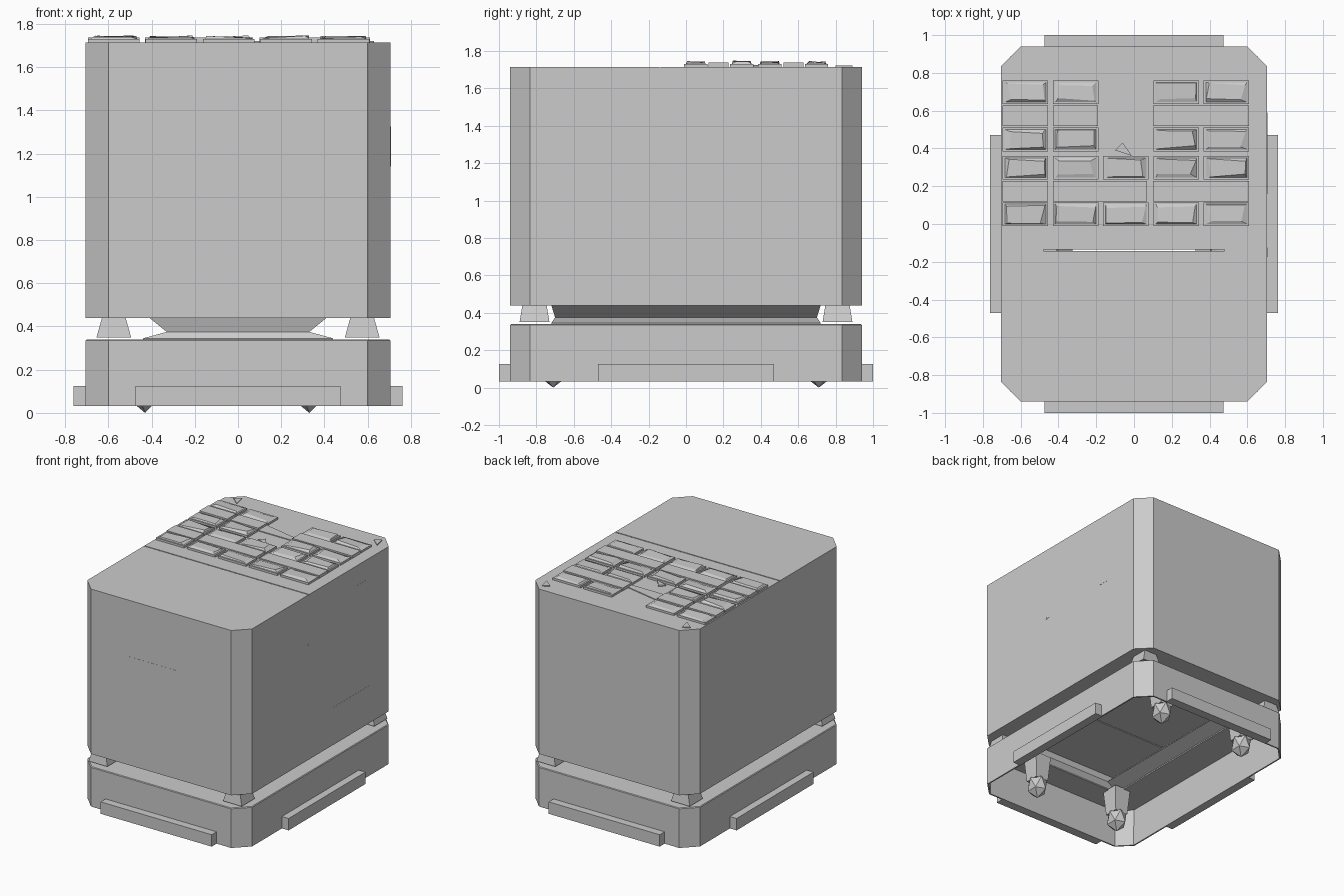
import bpy, bmesh, math, random
from mathutils import Vector

random.seed(4)
cube = bpy.data.objects.get("Cube")
if cube:
    bpy.data.objects.remove(cube, do_unlink=True)

grey = bpy.data.materials.new("plain grey")
grey.use_nodes = True
COLOUR = (0.6, 0.6, 0.6, 1)
grey.diffuse_color = COLOUR
grey.node_tree.nodes["Principled BSDF"].inputs["Base Color"].default_value = COLOUR


def finish(name, bm):
    bmesh.ops.recalc_face_normals(bm, faces=bm.faces)
    mesh = bpy.data.meshes.new(name)
    bm.to_mesh(mesh)
    bm.free()
    mesh.materials.append(grey)
    ob = bpy.data.objects.new(name, mesh)
    bpy.context.collection.objects.link(ob)
    return ob


def skin(name, *rings, caps=True):
    """Join matching rings of points into a skin, with optional end caps."""
    bm = bmesh.new()
    loops = [[bm.verts.new(p) for p in ring] for ring in rings]
    for a, b in zip(loops, loops[1:]):
        n = len(a)
        for i in range(n):
            bm.faces.new((a[i], a[(i + 1) % n], b[(i + 1) % n], b[i]))
    if caps:
        bm.faces.new(loops[0][::-1])
        bm.faces.new(loops[-1])
    return finish(name, bm)


def rect(x0, x1, y0, y1, z):
    return [(x0, y0, z), (x1, y0, z), (x1, y1, z), (x0, y1, z)]


def octagon(z, w=0.705, d=0.94, c=0.105):
    return [(-w + c, -d, z), (w - c, -d, z), (w, -d + c, z), (w, d - c, z),
            (w - c, d, z), (-w + c, d, z), (-w, d - c, z), (-w, -d + c, z)]


def at_height(points, z):
    return [(p[0], p[1], z) for p in points]


def box(name, x0, x1, y0, y1, z0, z1):
    return skin(name, rect(x0, x1, y0, y1, z0), rect(x0, x1, y0, y1, z1))


# Cabinet in two halves with chamfered corners and a thin seam between them
TOP, BOTTOM, SEAM = 1.715, 0.44, -0.14
for name, s in (("cabinet_front", -1), ("cabinet_rear", 1)):
    pts = [p for p in octagon(TOP) if (p[1] - SEAM) * s > 0]
    pts += [(x, SEAM + s * 0.004, TOP) for x in (-0.705, 0.705)]
    mid = sum((Vector(p) for p in pts), Vector()) / len(pts)
    pts.sort(key=lambda p: math.atan2(p[1] - mid.y, p[0] - mid.x))
    skin(name, at_height(pts, BOTTOM), pts)
for s, side in ((-1, "right"), (1, "left")):
    xs = sorted((s * 0.48, s * 0.705))
    box(side + "_seam_filler", *xs, SEAM - 0.004, SEAM + 0.004, BOTTOM, TOP - 0.005)

# Hollow base, open below, with a flat rim around an opening in its top
base = skin("base_shell", octagon(0.033), octagon(0.335), octagon(0.34, 0.7, 0.935),
            octagon(0.34, 0.44, 0.72, 0.02), caps=False)
base.modifiers.new("wall", 'SOLIDIFY').thickness = 0.012

# Waisted hollow collar joining base and cabinet
collar = skin("collar", rect(-0.44, 0.44, -0.72, 0.72, 0.345),
              rect(-0.33, 0.33, -0.70, 0.70, 0.375),
              rect(-0.41, 0.41, -0.72, 0.72, BOTTOM), caps=False)
collar.modifiers.new("wall", 'SOLIDIFY').thickness = 0.01

# Bumper bars on the four sides of the base
for s, side in ((-1, "right"), (1, "left")):
    xs = sorted((s * 0.70, s * 0.762))
    box(side + "_bumper", *xs, -0.47, 0.47, 0.033, 0.125)
for s, side in ((-1, "front"), (1, "rear")):
    ys = sorted((s * 0.935, s * 1.0))
    box(side + "_bumper", -0.475, 0.475, *ys, 0.033, 0.125)

for sx in (-1, 1):
    for sy in (-1, 1):
        tag = ("rear" if sy > 0 else "front") + ("_left" if sx > 0 else "_right")
        # Spacer foot between base and cabinet
        cx, cy = sx * 0.575, sy * 0.81
        skin(tag + "_spacer", rect(cx - .08, cx + .08, cy - .08, cy + .08, 0.35),
             rect(cx - .055, cx + .055, cy - .065, cy + .065, BOTTOM))
        # Faceted caster
        cx, cy = sx * 0.38 - 0.05, sy * 0.71
        bm = bmesh.new()
        bmesh.ops.create_icosphere(bm, subdivisions=1, radius=1)
        for v in bm.verts:
            v.co = Vector((cx + v.co.x * 0.075, cy + v.co.y * 0.085, 0.1 + v.co.z * 0.1))
        finish(tag + "_caster_wheel", bm)
        skin(tag + "_caster_fork", rect(cx - .055, cx + .055, cy - .055, cy + .055, 0.14),
             rect(cx - .07, cx + .07, cy - .07, cy + .07, 0.335))
    # Lid screw
    x, y = sx * 0.6, 0.84
    low = [(x - .04, y + .02, TOP), (x + .03, y - .04, TOP), (x + .01, y + .05, TOP)]
    skin(("left" if sx > 0 else "right") + "_screw", low, at_height(low, TOP + 0.006))

# Keypad: trays with smaller skewed key tops
for col in range(5):
    x0 = -0.695 + col * 0.266
    for row, y0 in enumerate((-0.01, 0.235, 0.385, 0.635)):
        if col == 2 and row > 1:
            continue
        key = f"key_{col + 1}_{row + 1}"
        x1, y1 = x0 + 0.24, y0 + 0.125
        box(key + "_tray", x0, x1, y0, y1, TOP, TOP + 0.016)
        low = rect(x0 + .012, x1 - .012, y0 + .01, y1 - .01, TOP + 0.016)
        high = [(x + random.uniform(-.016, .016), y + random.uniform(-.01, .01),
                 TOP + random.uniform(0.02, 0.033))
                for x, y, z in rect(x0 + .03, x1 - .03, y0 + .022, y1 - .022, 0)]
        skin(key + "_cap", low, high)

# Label strips between the key rows, and a tapered web across the gap
for i, (x0, x1, y0) in enumerate(((-.695, -.455, .12), (-.43, .07, .12), (.1, .61, .12),
                                  (-.695, -.455, .52), (-.43, -.19, .52), (.1, .61, .52))):
    box(f"label_strip_{i + 1}", x0, x1, y0, y0 + 0.108, TOP, TOP + 0.022)
web = [(-.19, .52, TOP), (.1, .52, TOP), (.1, .565, TOP), (-.19, .625, TOP)]
skin("keypad_web", web, at_height(web, TOP + 0.006))
wedge = [(-.1, .39, TOP), (-.01, .36, TOP), (-.06, .43, TOP)]
skin("keypad_marker", wedge, at_height(wedge, TOP + 0.01))

# Side latch and shallow access panels
box("latch_plate", 0.70, 0.7065, -0.175, -0.125, 1.13, 1.335)
box("latch_bar", 0.70, 0.708, -0.16, -0.145, 1.14, 1.325)
box("upper_access_panel", 0.70, 0.706, 0.43, 0.55, 1.15, 1.56)
box("lower_access_panel", 0.70, 0.706, 0.16, 0.59, BOTTOM, 0.73)
box("front_access_panel", -0.29, 0.14, -0.941, -0.93, 1.01, 1.28)
